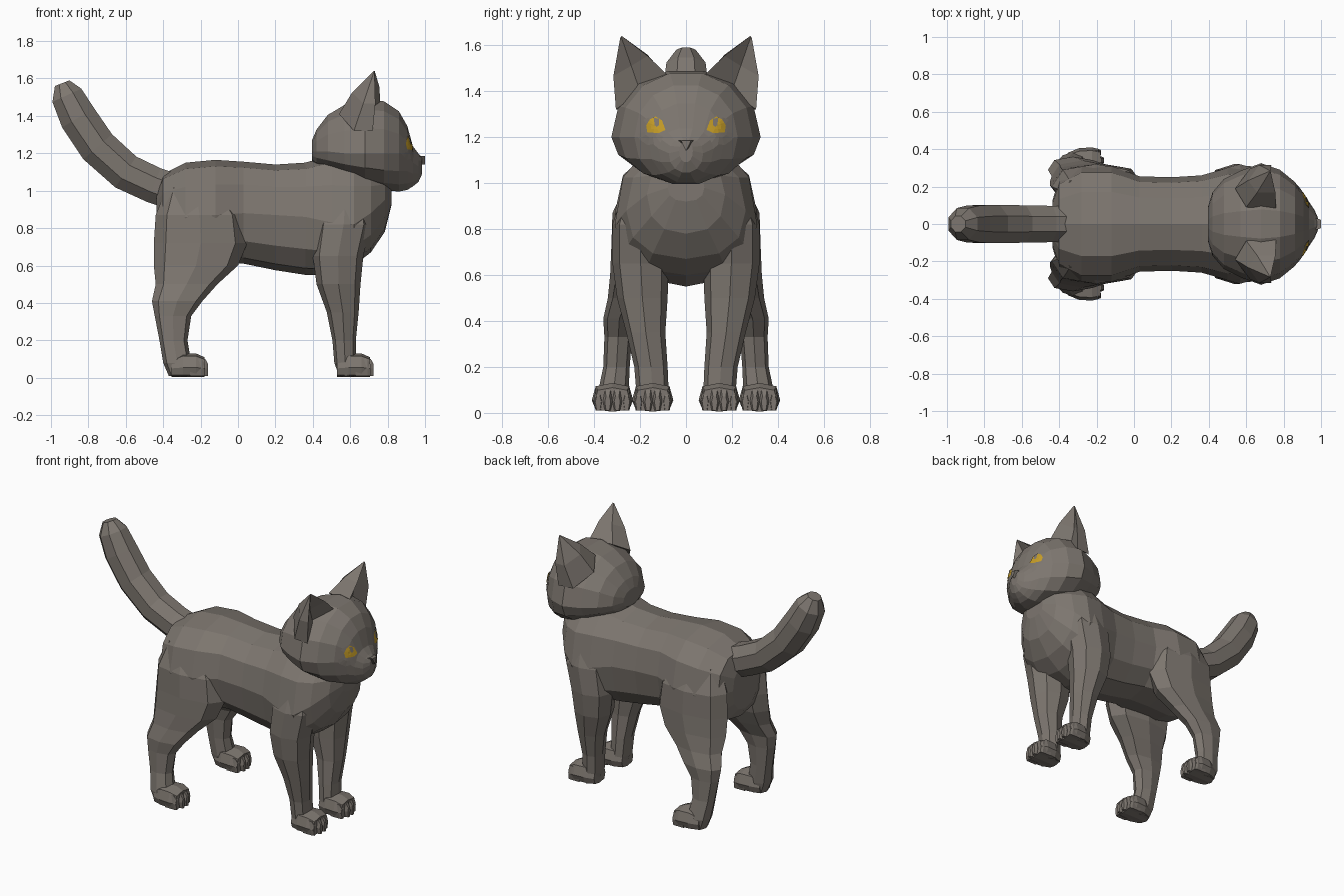
import bpy, bmesh, math
from mathutils import Vector
from mathutils.bvhtree import BVHTree

if "Cube" in bpy.data.objects:
    bpy.data.objects.remove(bpy.data.objects["Cube"])


def material(name, rgb):
    m = bpy.data.materials.new(name)
    m.diffuse_color = (*rgb, 1)
    m.use_nodes = True
    m.node_tree.nodes["Principled BSDF"].inputs["Base Color"].default_value = m.diffuse_color
    return m


FUR = material("grey fur", (0.205, 0.182, 0.160))
GOLD = material("gold iris", (0.55, 0.33, 0.02))


def make(name, bm, mat, mirror=False):
    me = bpy.data.meshes.new(name)
    bm.to_mesh(me)
    bm.free()
    me.materials.append(mat)
    ob = bpy.data.objects.new(name, me)
    bpy.context.collection.objects.link(ob)
    if mirror:
        ob.modifiers.new("mirror", 'MIRROR').use_axis = (False, True, False)
    return ob


def loft(name, rings, mirror=False, mat=FUR):
    """Skin closed rings of points and cap both ends."""
    bm = bmesh.new()
    vs = [[bm.verts.new(p) for p in r] for r in rings]
    n = len(vs[0])
    for a, b in zip(vs, vs[1:]):
        for i in range(n):
            j = (i + 1) % n
            bm.faces.new((a[i], a[j], b[j], b[i]))
    bm.faces.new(vs[0])
    bm.faces.new(vs[-1])
    bmesh.ops.recalc_face_normals(bm, faces=bm.faces)
    return make(name, bm, mat, mirror)


def power(v, e):
    return math.copysign(abs(v) ** e, v)


def ring_x(x, lo, mid, hi, w, y=0, n=12, e=0.85, turn=0):
    """Upright section at x: widest at height mid, from lo to hi."""
    pts = []
    for i in range(n):
        t = 2 * math.pi * (i + turn) / n
        s = power(math.sin(t), e)
        pts.append((x, y + w * power(math.cos(t), e), mid + s * (hi - mid if s > 0 else mid - lo)))
    return pts


def ring_z(z, x0, x1, y0, y1, n=8, e=0.85):
    """Level section at z filling the box x0..x1, y0..y1."""
    pts = []
    for i in range(n):
        t = 2 * math.pi * i / n
        pts.append(((x0 + x1) / 2 + (x1 - x0) / 2 * power(math.cos(t), e),
                    (y0 + y1) / 2 + (y1 - y0) / 2 * power(math.sin(t), e), z))
    return pts


# torso
loft("torso", [ring_x(*r) for r in (
    (-.435, .70, .86, 1.00, .13), (-.40, .64, .86, 1.09, .24), (-.28, .61, .86, 1.15, .31),
    (-.12, .615, .87, 1.165, .31), (.03, .61, .88, 1.155, .255), (.20, .575, .87, 1.14, .25),
    (.36, .55, .86, 1.15, .26), (.50, .55, .83, 1.19, .30), (.62, .60, .82, 1.19, .31),
    (.71, .67, .88, 1.14, .26), (.785, .78, .95, 1.10, .17), (.82, .92, .98, 1.06, .08))])

# legs
loft("front_leg", [ring_z(*r) for r in (
    (.97, .47, .68, .13, .27), (.82, .42, .71, .08, .32), (.65, .40, .67, .075, .32),
    (.50, .42, .655, .08, .30), (.35, .475, .645, .09, .26), (.20, .505, .63, .08, .225),
    (.08, .515, .63, .075, .215), (.01, .54, .63, .08, .21))], True)
loft("hind_leg", [ring_z(*r) for r in (
    (1.02, -.38, -.08, .10, .25), (.87, -.44, .03, .08, .32), (.72, -.45, .05, .09, .325),
    (.60, -.45, .0, .12, .33), (.50, -.44, -.11, .17, .34), (.41, -.46, -.19, .22, .36),
    (.33, -.445, -.25, .235, .355), (.20, -.42, -.27, .245, .36), (.08, -.40, -.25, .25, .385),
    (.01, -.37, -.25, .26, .375))], True)

# paws with four toes each
for part, x, y in (("front", .53, .145), ("hind", -.355, .32)):
    loft(part + "_paw", [ring_x(x + d, .005, mid, hi, w, y, 8, .6) for d, mid, hi, w in (
        (0, .05, .10, .06), (.06, .055, .13, .085), (.13, .055, .13, .09), (.175, .05, .11, .078))], True)
    for i in range(4):
        k = i - 1.5
        back = .012 * abs(k) ** 1.5
        loft(f"{part}_toe_{i + 1}", [ring_x(x + d - back, .005, .05, hi, w, y + k * .041, 6, .8)
             for d, hi, w in ((.12, .115, .021), (.185, .105, .021), (.20, .075, .013))], True)

# tail: eight-sided tube along a bent path
path = [(-.33, .99, .105), (-.45, 1.03, .105), (-.60, 1.10, .108), (-.75, 1.235, .11),
        (-.855, 1.39, .108), (-.915, 1.51, .092), (-.94, 1.575, .045)]
rings = []
for i, (x, z, r) in enumerate(path):
    a, b = path[max(i - 1, 0)], path[min(i + 1, len(path) - 1)]
    d = Vector((b[0] - a[0], 0, b[1] - a[1])).normalized()
    up = Vector((d.z, 0, -d.x))
    rings.append([Vector((x, 0, z)) + r * (up * math.cos(t) + Vector((0, 1, 0)) * math.sin(t))
                  for t in (2 * math.pi * (k + .5) / 8 for k in range(8))])
loft("tail", rings)

# head, wide at the cheeks and pointed at the muzzle
head = loft("head", [ring_x(*r, 0, 14, .95) for r in (
    (.395, 1.16, 1.21, 1.27, .09), (.42, 1.135, 1.21, 1.33, .17), (.48, 1.105, 1.21, 1.41, .24),
    (.57, 1.07, 1.20, 1.465, .285), (.68, 1.03, 1.20, 1.495, .325), (.78, 1.0, 1.20, 1.485, .29),
    (.86, .99, 1.20, 1.43, .225), (.905, 1.0, 1.19, 1.35, .165), (.935, 1.02, 1.15, 1.24, .12),
    (.965, 1.045, 1.13, 1.20, .075), (.985, 1.09, 1.14, 1.18, .03))])

# nose
loft("nose", [[(x, -w, 1.185), (x, w, 1.185), (x, 0, 1.14)]
              for x, w in ((.95, .04), (1.0, .022))])

# ears: hollow at the front, leaning outward to a tip
tip = Vector((.73, .285, 1.645))
base = [Vector(p) for p in ((.76, .08, 1.47), (.69, .20, 1.40), (.72, .305, 1.32),
                            (.62, .295, 1.32), (.54, .19, 1.41), (.60, .09, 1.47))]
bulge = [Vector(p) for p in ((.01, -.005, .005), (-.015, 0, 0), (.01, .02, 0),
                             (0, .025, 0), (-.015, 0, .01), (0, -.01, .01))]
loft("ear", [base, [p.lerp(tip, .45) + q for p, q in zip(base, bulge)],
             [p.lerp(tip, .97) for p in base]], True)

# eyes: thin plates laid on the face
tree = BVHTree.FromPolygons([v.co for v in head.data.vertices],
                            [p.vertices for p in head.data.polygons])


def plate(name, outline, lift, mat):
    bm = bmesh.new()

    def drop(y, z):
        hit, normal, _, _ = tree.ray_cast(Vector((2, y, z)), Vector((-1, 0, 0)))
        return bm.verts.new(hit + normal * lift)
    n = len(outline)
    cy, cz = (sum(p[k] for p in outline) / n for k in (0, 1))
    fine = [(a[0] + (b[0] - a[0]) * f, a[1] + (b[1] - a[1]) * f)
            for a, b in zip(outline, outline[1:] + outline[:1]) for f in (0, .5)]
    mid = drop(cy, cz)
    inner = [drop((y + cy) / 2, (z + cz) / 2) for y, z in fine]
    outer = [drop(y, z) for y, z in fine]
    for i in range(len(fine)):
        j = (i + 1) % len(fine)
        bm.faces.new((mid, inner[i], inner[j]))
        bm.faces.new((inner[i], outer[i], outer[j], inner[j]))
    make(name, bm, mat, True)


plate("eyelid", [(.085, 1.225), (.11, 1.175), (.165, 1.165), (.20, 1.19), (.21, 1.24),
                 (.185, 1.275), (.13, 1.295), (.10, 1.275)], .003, FUR)
plate("iris", [(.088, 1.23), (.115, 1.217), (.165, 1.22), (.17, 1.25),
               (.155, 1.275), (.13, 1.288), (.103, 1.272)], .006, GOLD)
plate("pupil", [(.115, 1.25), (.125, 1.243), (.135, 1.25), (.137, 1.282), (.115, 1.278)], .009, FUR)
